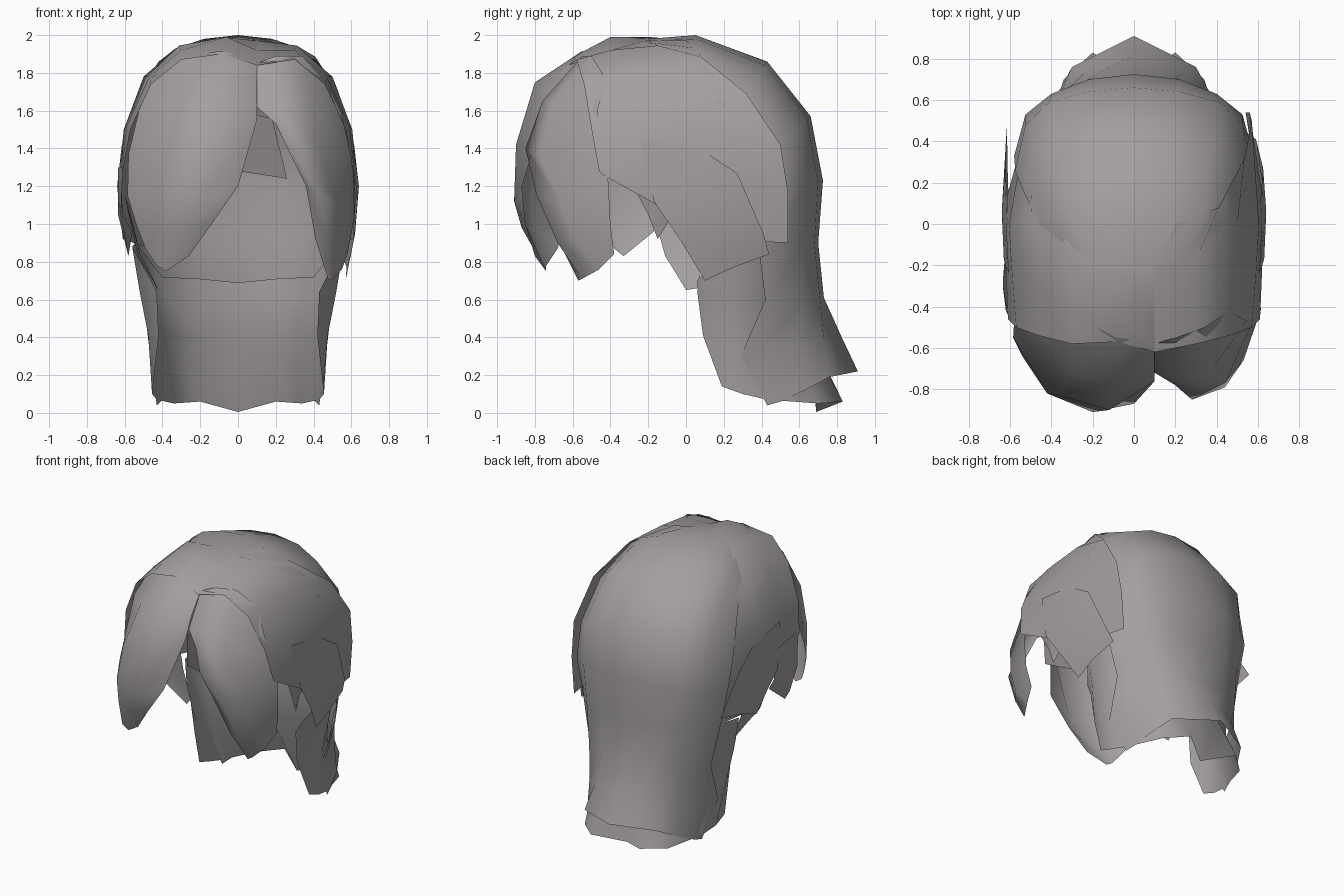
import bpy, bmesh
from mathutils import Vector

hair = bpy.data.materials.new("ash grey hair")
hair.diffuse_color = (0.37, 0.345, 0.355, 1)
CENTRE = Vector((0, 0, 1.0))


def sheet(name, rows):
    """Skin a grid of points as one open, smooth sheet facing outward."""
    bm = bmesh.new()
    grid = [[bm.verts.new(p) for p in row] for row in rows]
    for a, b in zip(grid, grid[1:]):
        for i in range(len(a) - 1):
            bm.faces.new((a[i], a[i + 1], b[i + 1], b[i]))
    bm.normal_update()
    outward = sum(f.normal.dot(f.calc_center_median() - CENTRE) * f.calc_area() for f in bm.faces)
    if outward < 0:
        bmesh.ops.reverse_faces(bm, faces=bm.faces[:])
    for f in bm.faces:
        f.smooth = True
    me = bpy.data.meshes.new(name)
    bm.to_mesh(me)
    bm.free()
    me.materials.append(hair)
    ob = bpy.data.objects.new(name, me)
    bpy.context.collection.objects.link(ob)
    return ob


def flip(rows):
    return [[(-x, y, z) for x, y, z in r] for r in rows]


def both(rows):
    """Complete rows given from the middle outward."""
    return [[(-x, y, z) for x, y, z in reversed(r[1:])] + r for r in rows]


# crown and long back, from crown edge to flared hem
sheet("back_hair", both([
    [(0, -.2, 1.98), (.12, -.2, 1.97), (.22, -.18, 1.96), (.29, -.16, 1.93), (.32, -.16, 1.91)],
    [(0, .05, 2.0), (.18, .05, 1.98), (.33, .06, 1.93), (.42, .06, 1.86), (.46, .0, 1.8)],
    [(0, .43, 1.86), (.2, .42, 1.84), (.38, .38, 1.78), (.49, .3, 1.69), (.54, .17, 1.63)],
    [(0, .66, 1.57), (.22, .64, 1.56), (.41, .59, 1.5), (.525, .48, 1.42), (.575, .26, 1.4)],
    [(0, .725, 1.23), (.22, .7, 1.22), (.4, .63, 1.2), (.525, .53, 1.17), (.58, .33, 1.17)],
    [(0, .70, .9), (.22, .68, .9), (.38, .62, .9), (.51, .48, .9), (.55, .38, .9)],
    [(0, .73, .61), (.2, .71, .6), (.36, .62, .6), (.475, .46, .58), (.5, .42, .6)],
    [(0, .82, .41), (.24, .73, .38), (.37, .6, .35), (.45, .38, .32), (.465, .29, .3)],
    [(0, .91, .22), (.3, .76, .19), (.37, .63, .12), (.41, .5, .06), (.43, .43, .04)],
]))

# under layer wrapping the nape, open at the front
sheet("nape_hair", both([
    [(0, .64, .69), (.2, .62, .71), (.4, .52, .72), (.54, .36, .9), (.56, .18, .88), (.46, .06, .7)],
    [(0, .64, .6), (.2, .62, .6), (.38, .52, .6), (.5, .34, .62), (.52, .18, .64), (.43, .06, .64)],
    [(0, .66, .41), (.2, .64, .41), (.36, .53, .41), (.46, .33, .41), (.475, .2, .41), (.42, .09, .41)],
    [(0, .69, .005), (.2, .83, .06), (.34, .7, .05), (.43, .43, .07), (.455, .3, .1), (.45, .19, .14)],
]))

# fringe locks either side of the parting
sheet("right_fringe", [
    [(.1, -.58, 1.85), (.2, -.55, 1.89), (.34, -.5, 1.89), (.46, -.42, 1.76)],
    [(.1, -.72, 1.62), (.22, -.76, 1.65), (.38, -.7, 1.65), (.545, -.47, 1.6)],
    [(.2, -.78, 1.53), (.28, -.85, 1.4), (.44, -.77, 1.35), (.6, -.42, 1.35)],
    [(.36, -.8, 1.2), (.44, -.79, 1.15), (.53, -.66, 1.1), (.615, -.41, 1.2)],
    [(.41, -.68, .92), (.47, -.68, .9), (.55, -.58, .9), (.61, -.40, 1.0)],
    [(.48, -.57, .70), (.5, -.55, .71), (.55, -.46, .76), (.58, -.38, .84)],
])
sheet("left_fringe", [
    [(.1, -.57, 1.86), (-.08, -.55, 1.915), (-.27, -.46, 1.9), (-.45, -.4, 1.78)],
    [(.1, -.69, 1.7), (-.08, -.8, 1.75), (-.3, -.71, 1.7), (-.52, -.47, 1.62)],
    [(.1, -.76, 1.55), (-.12, -.9, 1.42), (-.36, -.83, 1.42), (-.58, -.47, 1.37)],
    [(-.0, -.87, 1.2), (-.2, -.91, 1.12), (-.42, -.82, 1.15), (-.585, -.55, 1.15)],
    [(-.14, -.85, 1.0), (-.28, -.87, .98), (-.42, -.8, .98), (-.54, -.64, 1.0)],
    [(-.26, -.8, .83), (-.38, -.74, .75), (-.43, -.74, .78), (-.49, -.68, .87)],
])
# short strand tucked beneath the parting
sheet("parting_strand", [
    [(.08, -.71, 1.58), (.18, -.73, 1.56)],
    [(0, -.6, 1.28), (.26, -.62, 1.24)],
])

# side sweeps from the parting down over the ears
side = [
    [(.3, -.58, 1.87), (.3, -.4, 1.92), (.31, -.15, 1.945), (.41, .08, 1.885)],
    [(.46, -.54, 1.74), (.47, -.3, 1.78), (.5, 0, 1.78), (.535, .32, 1.69)],
    [(.57, -.5, 1.5), (.59, -.25, 1.52), (.605, 0, 1.5), (.57, .5, 1.42)],
    [(.61, -.46, 1.28), (.62, -.22, 1.25), (.63, .08, 1.25), (.56, .54, 1.17)],
    [(.61, -.44, 1.26), (.62, -.17, 1.11), (.61, .1, .92), (.54, .54, .9)],
]
left_side = [r[:3] + [(r[3][0] - .045, r[3][1] - .05, r[3][2] - .02)] for r in side]
parting = [(.1, -.62, 1.84), (.1, -.4, 1.92), (.1, -.22, 1.97), (.2, 0, 1.975)]
sheet("right_side", [parting] + side)
sheet("left_side", [parting, [(-.08, -.57, 1.9), (-.06, -.4, 1.99), (-.08, -.2, 1.99), (-.2, 0, 1.975)]] + flip(left_side))

# overlapping flaps behind the ears
flap = [
    [(.605, -.24, 1.45), (.615, -.05, 1.42), (.61, .1, 1.38)],
    [(.63, -.17, 1.12), (.64, .06, 1.2), (.625, .27, 1.27)],
]
sheet("right_flap", flap + [
    [(.61, -.02, .9), (.62, .2, .95), (.59, .41, .95)],
    [(.57, .1, .70), (.575, .25, .77), (.55, .44, .84)],
])
sheet("left_flap", flip(flap + [
    [(.62, -.06, 1.0), (.625, .15, 1.05), (.62, .4, 1.1)],
    [(.6, .03, .86), (.61, .2, .93), (.615, .47, 1.0)],
]))

# loose pointed locks on the left
sheet("left_front_lock", [
    [(-.61, -.44, 1.3), (-.635, -.28, 1.3), (-.62, -.1, 1.25)],
    [(-.62, -.42, 1.05), (-.635, -.3, 1.05), (-.61, -.16, 1.05)],
    [(-.585, -.38, .87), (-.58, -.33, .83), (-.56, -.17, .96)],
])
sheet("left_ear_lock", [
    [(-.6, -.2, 1.15), (-.6, -.05, 1.15), (-.58, .12, 1.1)],
    [(-.53, -.11, .83), (-.52, -.02, .85), (-.52, .1, .85)],
    [(-.48, -.06, .75), (-.42, 0, .65), (-.43, .06, .66)],
])
# short wisp in front of the right ear
sheet("right_ear_lock", [
    [(.6, -.28, 1.2), (.61, -.17, 1.15), (.6, -.08, 1.1)],
    [(.58, -.2, 1.05), (.58, -.15, .92), (.57, -.1, 1.0)],
])
